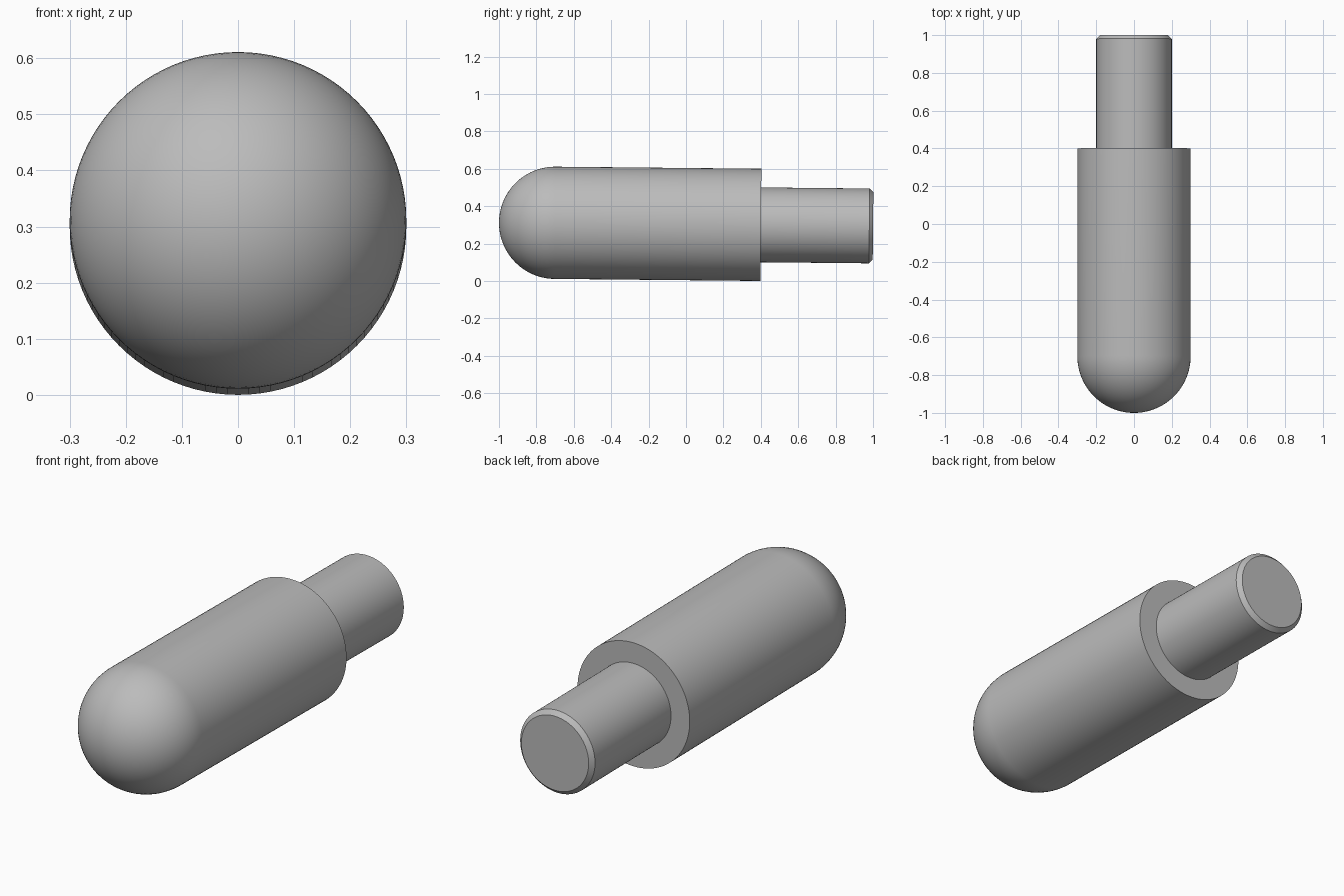
import bpy, bmesh, math
from mathutils import Matrix, Vector

cube = bpy.data.objects.get("Cube")
if cube:
    bpy.data.objects.remove(cube, do_unlink=True)

R_BODY, R_STEM, CHAMFER = 0.3, 0.2, 0.02
Y_DOME, Y_STEP, Y_END = -0.7, 0.4, 1.0
STEPS, SIDES = 24, 96

# Plain grey metal
metal = bpy.data.materials.new("grey metal")
metal.use_nodes = True
grey = (0.5, 0.5, 0.5, 1)
metal.diffuse_color = grey
metal.node_tree.nodes["Principled BSDF"].inputs["Base Color"].default_value = grey

# Half profile: round nose, body, step, stem, chamfered end
profile = []
for i in range(STEPS + 1):
    a = math.pi / 2 * i / STEPS
    profile.append((R_BODY * math.sin(a), Y_DOME - R_BODY * math.cos(a)))
profile += [(R_BODY, Y_STEP), (R_STEM, Y_STEP), (R_STEM, Y_END - CHAMFER),
            (R_STEM - CHAMFER, Y_END), (0, Y_END)]

# Turn the profile around the long axis
bm = bmesh.new()
verts = [bm.verts.new((r, y, 0)) for r, y in profile]
edges = [bm.edges.new(pair) for pair in zip(verts, verts[1:])]
bmesh.ops.spin(bm, geom=verts + edges, cent=(0, 0, 0), axis=(0, 1, 0),
               angle=math.tau, steps=SIDES, use_duplicate=False)
bmesh.ops.remove_doubles(bm, verts=bm.verts, dist=0.0001)
bmesh.ops.recalc_face_normals(bm, faces=bm.faces)

# The pin rests with its nose very slightly raised
pivot = Vector((0, Y_STEP, R_BODY))
tilt = Matrix.Rotation(-math.radians(0.57), 4, 'X')
bm.transform(Matrix.Translation(pivot) @ tilt @ Matrix.Translation((0, -Y_STEP, 0)))

mesh = bpy.data.meshes.new("stepped_pin")
bm.to_mesh(mesh)
bm.free()
mesh.materials.append(metal)
pin = bpy.data.objects.new("stepped_pin", mesh)
bpy.context.collection.objects.link(pin)

bpy.ops.object.select_all(action='DESELECT')
pin.select_set(True)
bpy.context.view_layer.objects.active = pin
bpy.ops.object.shade_smooth_by_angle(angle=math.radians(30))
